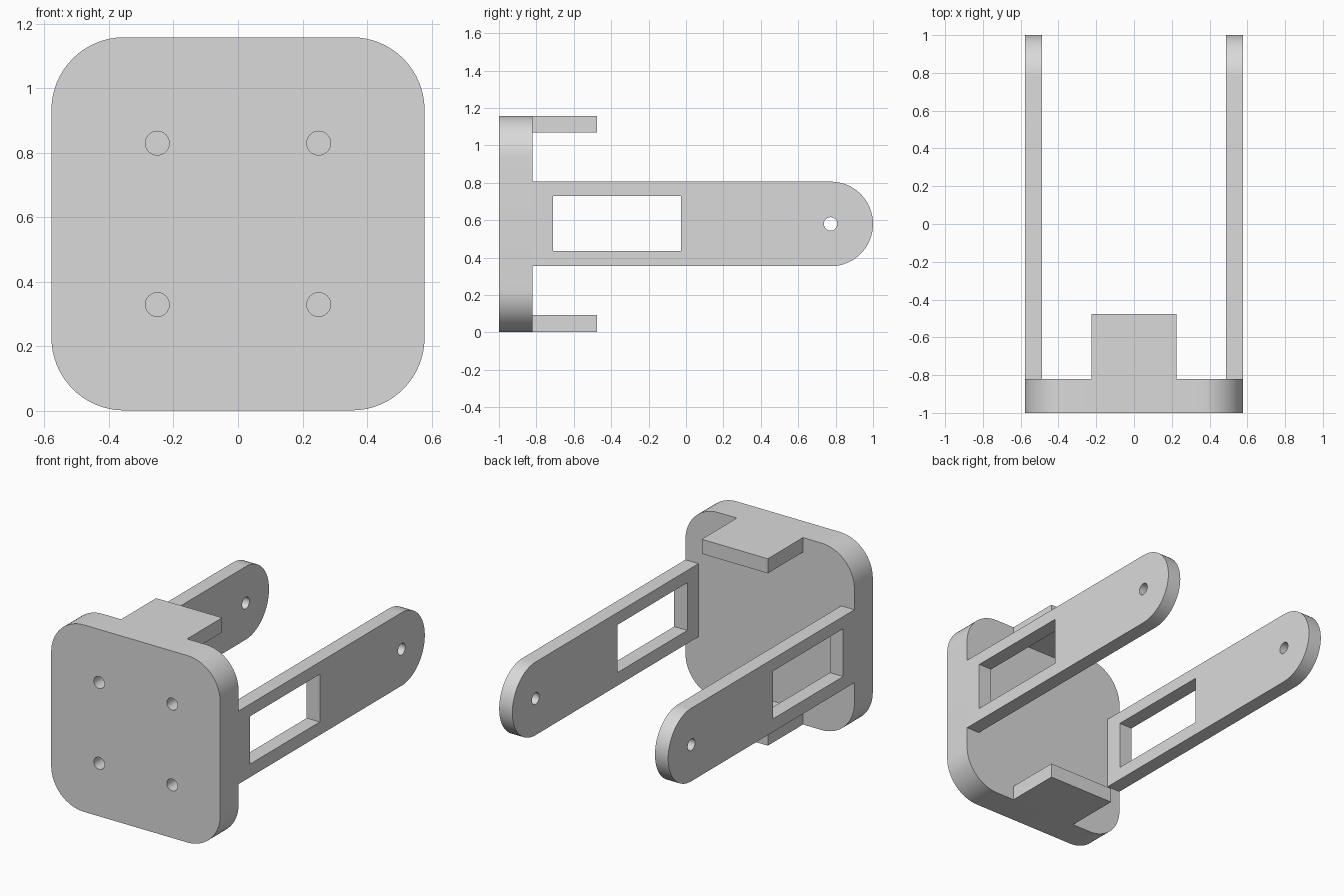
import bpy, bmesh
from math import sin, cos, pi, radians
from mathutils import Vector

if "Cube" in bpy.data.objects:
    bpy.data.objects.remove(bpy.data.objects["Cube"], do_unlink=True)

WIDTH, MID = 0.578, 0.58       # half width of plate, height of centre line
FRONT, BACK = -1.0, -0.82      # plate faces
THICK, HALF = 0.09, 0.226      # arm and tab thickness and half width
X, Y = Vector((1, 0, 0)), Vector((0, 1, 0))

grey = bpy.data.materials.new("plain grey")
grey.use_nodes = True
grey.diffuse_color = (0.7, 0.7, 0.7, 1)
grey.node_tree.nodes["Principled BSDF"].inputs["Base Color"].default_value = (0.7, 0.7, 0.7, 1)


def arc(cx, cy, r, start, end, steps=16):
    angles = [radians(start + (end - start) * i / steps) for i in range(steps + 1)]
    return [(cx + r * cos(a), cy + r * sin(a)) for a in angles]


def rectangle(u0, u1, v0, v1):
    return [(u0, v0), (u1, v0), (u1, v1), (u0, v1)]


def extrude(name, outline, axis, start, end):
    """Extrude an outline along x (outline in y, z) or y (outline in x, z)."""
    bm = bmesh.new()
    place = (lambda u, v: (start, u, v)) if axis == X else (lambda u, v: (u, start, v))
    face = bm.faces.new([bm.verts.new(place(u, v)) for u, v in outline])
    made = bmesh.ops.extrude_face_region(bm, geom=[face])["geom"]
    verts = [g for g in made if isinstance(g, bmesh.types.BMVert)]
    bmesh.ops.translate(bm, verts=verts, vec=axis * (end - start))
    bmesh.ops.recalc_face_normals(bm, faces=bm.faces)
    mesh = bpy.data.meshes.new(name)
    bm.to_mesh(mesh)
    bm.free()
    mesh.materials.append(grey)
    obj = bpy.data.objects.new(name, mesh)
    bpy.context.collection.objects.link(obj)
    return obj


def select(obj):
    bpy.ops.object.select_all(action="DESELECT")
    obj.select_set(True)
    bpy.context.view_layer.objects.active = obj


def cut(obj, cutters):
    for cutter in cutters:
        cutter.hide_render = True
        mod = obj.modifiers.new("cut", "BOOLEAN")
        mod.operation, mod.solver, mod.object = "DIFFERENCE", "EXACT", cutter
        select(obj)
        bpy.ops.object.modifier_apply(modifier=mod.name)
        bpy.data.objects.remove(cutter, do_unlink=True)


def smooth(obj):
    select(obj)
    bpy.ops.object.shade_smooth_by_angle(angle=radians(30))


# Mounting plate with rounded corners and four blind screw holes
R = 0.225
inner = WIDTH - R
outline = []
for i, (sx, sz) in enumerate([(1, 1), (-1, 1), (-1, -1), (1, -1)]):
    outline += arc(sx * inner, MID + sz * inner, R, 90 * i, 90 * i + 90)
plate = extrude("mounting_plate", outline, Y, FRONT, BACK)
cut(plate, [extrude("screw_hole", arc(x, MID + z, 0.037, 0, 348.75, 31), Y, FRONT - 0.05, FRONT + 0.12)
            for x in (-0.25, 0.25) for z in (-0.25, 0.25)])
smooth(plate)

# Side arms with a round end, a window and a pivot hole
for name, side in (("left_arm", 1), ("right_arm", -1)):
    outline = [(BACK, MID - HALF)] + arc(1 - HALF, MID, HALF, -90, 90, 32) + [(BACK, MID + HALF)]
    arm = extrude(name, outline, X, side * (WIDTH - THICK), side * WIDTH)
    reach = (X, side * 0.4, side * 0.7)
    cut(arm, [extrude("window", rectangle(-0.71, -0.026, 0.435, 0.73), *reach),
              extrude("pivot_hole", arc(0.773, MID, 0.036, 0, 348.75, 31), *reach)])
    smooth(arm)

# Short tabs at the top and bottom edges
for name, side in (("top_tab", 1), ("bottom_tab", -1)):
    z0, z1 = sorted((MID + side * WIDTH, MID + side * (WIDTH - THICK)))
    extrude(name, rectangle(-HALF, HALF, z0, z1), Y, BACK, -0.477)
